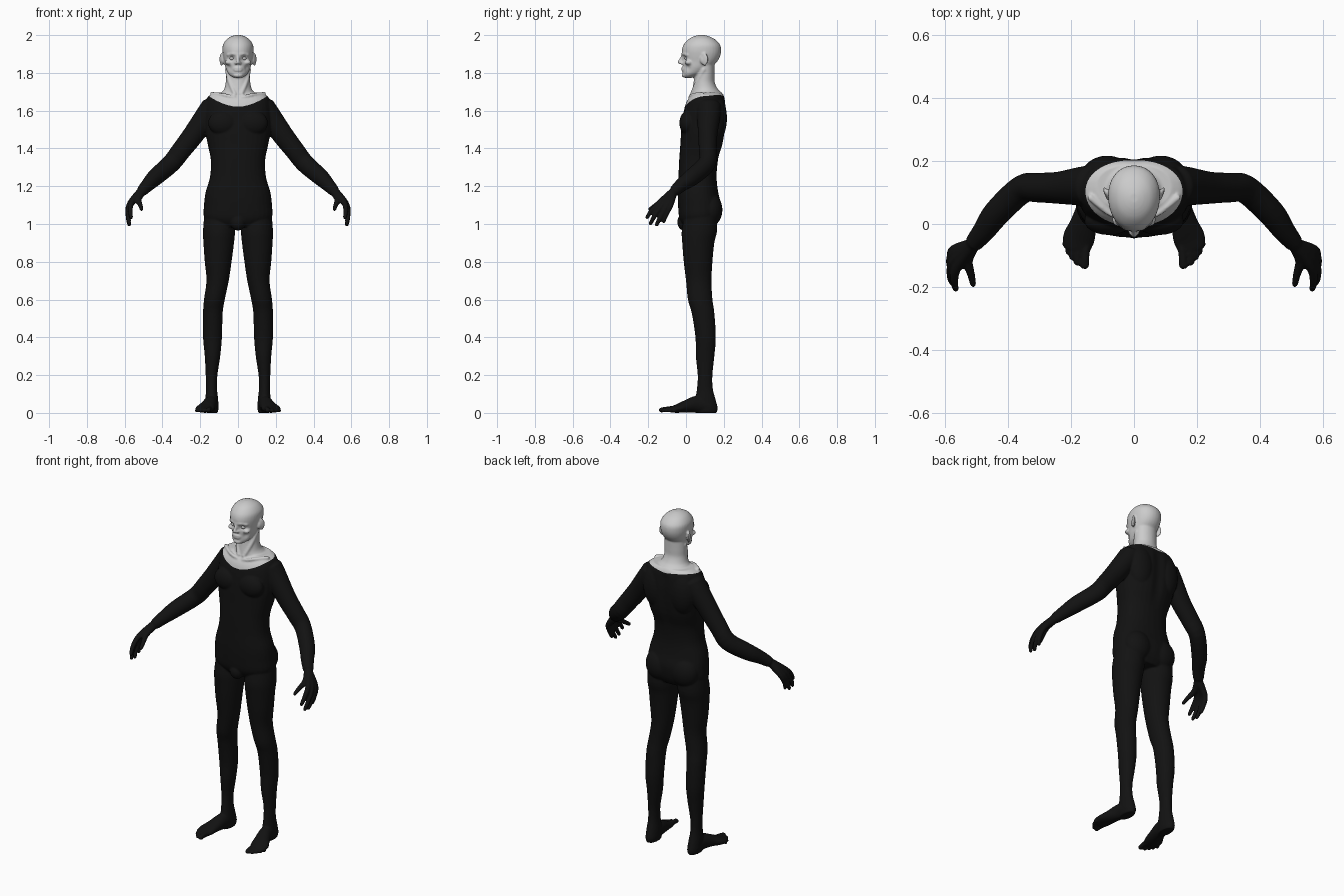
import bpy, bmesh, math
from mathutils import Vector, Matrix

bm = bmesh.new()
X, Y, Z = Vector((1, 0, 0)), Vector((0, 1, 0)), Vector((0, 0, 1))


def spline(pts, n=4):
    """Catmull-Rom resampling of tuples of any length."""
    out = []
    for i in range(len(pts) - 1):
        p0, p1, p2 = pts[max(i - 1, 0)], pts[i], pts[i + 1]
        p3 = pts[min(i + 2, len(pts) - 1)]
        for k in range(n):
            t = k / n
            out.append([b + .5 * t * (c - a + t * (2 * a - 5 * b + 4 * c - d + t * (3 * (b - c) + d - a)))
                        for a, b, c, d in zip(p0, p1, p2, p3)])
    return out + [list(pts[-1])]


def ring(c, u, v, a, b, power=2.0, egg=0.0, n=32):
    r = []
    for i in range(n):
        t = 2 * math.pi * i / n
        co, si = math.cos(t), math.sin(t)
        px = math.copysign(abs(co) ** (2 / power), co) * (1 + egg * si)
        py = math.copysign(abs(si) ** (2 / power), si)
        r.append(bm.verts.new(c + u * a * px + v * b * py))
    return r


def bridge(rings):
    n = len(rings[0])
    for r, s in zip(rings, rings[1:]):
        for i in range(n):
            bm.faces.new((r[i], r[(i + 1) % n], s[(i + 1) % n], s[i]))
    bm.faces.new(rings[0][::-1])
    bm.faces.new(rings[-1])


def loft(sections, power=2.0, egg=0.0):
    """Horizontal sections: z, x centre, half width, y front, y back."""
    bridge([ring(Vector((x, (f + b) / 2, z)), X, Y, w, (b - f) / 2, power, egg)
            for z, x, w, f, b in spline(sections)])


def tube(pts):
    """Rounded limb along a path: x, y, z, side radius, up radius."""
    s = spline(pts)
    P = [Vector(p[:3]) for p in s]
    rings = []
    for i, p in enumerate(s):
        t = (P[min(i + 1, len(P) - 1)] - P[max(i - 1, 0)]).normalized()
        u = t.cross(Z).normalized()
        v = u.cross(t).normalized()
        if i == 0:
            rings.append(ring(P[i] - t * p[4] * .7, u, v, p[3] * .5, p[4] * .5))
        rings.append(ring(P[i], u, v, p[3], p[4]))
        if i == len(s) - 1:
            rings.append(ring(P[i] + t * p[4] * .7, u, v, p[3] * .5, p[4] * .5))
    bridge(rings)


def ball(c, r, rz=0.0):
    m = Matrix.Translation(c) @ Matrix.Rotation(rz, 4, 'Z') @ Matrix.Diagonal((*r, 1))
    bmesh.ops.create_uvsphere(bm, u_segments=24, v_segments=16, radius=1, matrix=m)


# leg
loft([(1.08, .095, .08, .0, .16), (.97, .1, .085, -.022, .165), (.9, .102, .081, -.02, .15),
      (.8, .105, .071, -.012, .14), (.7, .108, .059, 0, .135), (.6, .125, .055, .01, .14),
      (.53, .133, .052, .03, .15), (.4, .135, .05, .05, .158), (.3, .135, .041, .052, .15),
      (.2, .14, .031, .062, .14), (.13, .14, .029, .058, .142), (.07, .139, .034, .05, .157),
      (.025, .138, .035, .05, .168), (0, .138, .03, .05, .162)])
# foot and toes
tube([(.139, .13, .035, .033, .035), (.145, .06, .045, .036, .045), (.16, 0, .034, .043, .033),
      (.175, -.045, .023, .051, .023), (.182, -.08, .017, .043, .016)])
for bx, by, tx, ty, r in ((.152, -.07, .157, -.134, .0145), (.174, -.07, .181, -.125, .011),
                          (.19, -.065, .196, -.108, .011), (.203, -.055, .209, -.09, .0105),
                          (.214, -.04, .219, -.066, .01)):
    tube([(bx, by, .02, r, r * 1.2), ((bx + tx) / 2, (by + ty) / 2, .019, r * .9, r),
          (tx, ty, r, r, r * .9)])
# arm
tube([(.135, .12, 1.625, .065, .058), (.165, .12, 1.575, .062, .06), (.238, .115, 1.47, .051, .056),
      (.30, .115, 1.39, .047, .052), (.355, .11, 1.32, .045, .05), (.435, .035, 1.25, .043, .046),
      (.475, -.02, 1.21, .036, .037), (.508, -.06, 1.175, .029, .03)])
# hand: fingers run from the wrist through the palm
for k, m, t in (((.562, -.138, 1.115), (.570, -.183, 1.07), (.565, -.207, 1.033)),
                ((.573, -.12, 1.107), (.582, -.165, 1.045), (.575, -.189, 1.0)),
                ((.576, -.1, 1.1), (.582, -.135, 1.035), (.575, -.157, .994)),
                ((.572, -.082, 1.1), (.581, -.105, 1.05), (.575, -.119, 1.012))):
    tube([(.515, -.068, 1.168, .022, .024), (*k, .0155, .0155), (*m, .0125, .0125), (*t, .01, .01)])
tube([(.513, -.07, 1.165, .022, .022), (.528, -.115, 1.13, .017, .017),
      (.517, -.16, 1.10, .0125, .0125), (.51, -.193, 1.077, .01, .01)])
# chest, shoulder blade and buttock muscles
ball((.08, .01, 1.535), (.078, .045, .065))
ball((.085, .155, 1.56), (.08, .062, .13))
ball((.083, .125, 1.075), (.085, .068, .09))
# collar bone and neck muscle
tube([(.016, .022, 1.668, .009, .009), (.07, .03, 1.682, .009, .009), (.14, .085, 1.69, .01, .01)])
tube([(.058, .095, 1.82, .012, .012), (.042, .06, 1.75, .012, .012), (.016, .03, 1.685, .01, .01)])
# ear, brow, cheek, nostril and lips
ball((.086, .098, 1.872), (.008, .021, .035), -.5)
ball((.078, .088, 1.868), (.012, .014, .022))
tube([(.0, -.016, 1.896, .009, .009), (.026, -.012, 1.9, .009, .008), (.054, .008, 1.895, .008, .008)])
ball((.05, .014, 1.855), (.02, .022, .014))
ball((.011, -.024, 1.851), (.008, .011, .007))
tube([(.0, -.02, 1.826, .005, .005), (.012, -.018, 1.826, .005, .005), (.024, -.011, 1.821, .004, .004)])
tube([(.0, -.019, 1.813, .006, .005), (.012, -.017, 1.813, .006, .005), (.022, -.011, 1.818, .004, .004)])

# mirror all side parts
dup = bmesh.ops.duplicate(bm, geom=bm.verts[:] + bm.edges[:] + bm.faces[:])["geom"]
for v in dup:
    if isinstance(v, bmesh.types.BMVert):
        v.co.x = -v.co.x

# torso
loft([(.985, 0, .12, -.01, .15), (1.03, 0, .178, -.035, .175), (1.10, 0, .18, -.042, .185),
      (1.17, 0, .171, -.043, .17), (1.25, 0, .148, -.04, .162), (1.34, 0, .144, -.036, .17),
      (1.42, 0, .16, -.03, .195), (1.50, 0, .174, -.025, .208), (1.58, 0, .176, -.015, .213),
      (1.64, 0, .17, .0, .21), (1.675, 0, .158, .022, .203), (1.695, 0, .12, .045, .19)], 2.3)
ball((0, -.01, 1.01), (.04, .036, .045))
# neck
loft([(1.64, 0, .1, .02, .2), (1.69, 0, .09, .03, .19), (1.715, 0, .073, .034, .168),
      (1.75, 0, .065, .04, .152), (1.79, 0, .064, .045, .15), (1.85, 0, .062, .05, .15)])
# skull and jaw
loft([(1.774, 0, .022, -.008, .03), (1.785, 0, .04, -.016, .06), (1.80, 0, .054, -.017, .095),
      (1.83, 0, .067, -.016, .135), (1.86, 0, .073, -.017, .165), (1.89, 0, .079, -.021, .181),
      (1.92, 0, .082, -.022, .186), (1.95, 0, .079, -.012, .18), (1.978, 0, .06, .013, .153),
      (1.993, 0, .036, .04, .123), (2.0, 0, .014, .066, .098)], 2.1, .05)
ball((0, -.01, 1.787), (.024, .012, .012))
# nose
tube([(0, -.015, 1.894, .007, .008), (0, -.026, 1.873, .008, .009), (0, -.034, 1.855, .011, .011)])

bmesh.ops.recalc_face_normals(bm, faces=bm.faces[:])
mesh = bpy.data.meshes.new("figure")
bm.to_mesh(mesh)
bm.free()
fig = bpy.data.objects.new("figure", mesh)
bpy.context.collection.objects.link(fig)
bpy.context.view_layer.objects.active = fig
fig.select_set(True)

# fuse everything into one smooth skin
mod = fig.modifiers.new("fuse", 'REMESH')
mod.mode, mod.voxel_size = 'VOXEL', .005
bpy.ops.object.modifier_apply(modifier=mod.name)
mod = fig.modifiers.new("soften", 'SMOOTH')
mod.factor, mod.iterations = .5, 4
bpy.ops.object.modifier_apply(modifier=mod.name)

base = bmesh.new()
base.from_mesh(fig.data)
bpy.data.objects.remove(fig)

# eye sockets, hollow cheeks and spine groove
dents = [((s * .032, -.012, 1.877), .014, (0, .013, 0)) for s in (-1, 1)]
dents += [((s * .052, .005, 1.828), .018, (-s * .006, .003, 0)) for s in (-1, 1)]
dents += [((0, .205, 1.36 + .04 * i), .028, (0, -.007, 0)) for i in range(8)]
for c, r, d in dents:
    c, d = Vector(c), Vector(d)
    for v in base.verts:
        q = (v.co - c).length_squared / (r * r)
        if q < 6:
            v.co += d * math.exp(-q)


def neckline(p):
    b = .135 if p.y < .1 else .096
    f = (p.x / .142) ** 2 + ((p.y - .1) / b) ** 2 - 1 - 10 * (p.z - 1.66)
    return f, Vector((2 * p.x / .142 ** 2, 2 * (p.y - .1) / b ** 2, -10))


# snap the suit border to the neckline
base.normal_update()
bare = {f.index for f in base.faces if neckline(f.calc_center_median())[0] < 0}
for v in base.verts:
    if len({f.index in bare for f in v.link_faces}) == 2:
        f, g = neckline(v.co)
        g -= v.normal * v.normal.dot(g)
        step = g * (-f / max(g.length_squared, 1e-6))
        v.co += step * min(1, .005 / max(step.length, 1e-6))


def add_part(name, b, mat=None):
    for f in b.faces:
        f.smooth = True
    me = bpy.data.meshes.new(name)
    b.to_mesh(me)
    b.free()
    if mat:
        me.materials.append(mat)
    bpy.context.collection.objects.link(bpy.data.objects.new(name, me))


black = bpy.data.materials.new("black_suit")
black.diffuse_color = (.006, .006, .006, 1)
for name, keep_bare, mat in (("head_and_neck", True, None), ("body_suit", False, black)):
    part = base.copy()
    bmesh.ops.delete(part, geom=[f for f in part.faces if (f.index in bare) != keep_bare], context='FACES')
    add_part(name, part, mat)
base.free()

# eyes
bm = bmesh.new()
for s in (-1, 1):
    ball((s * .032, .005, 1.877), (.013, .012, .010))
add_part("eyes", bm)
